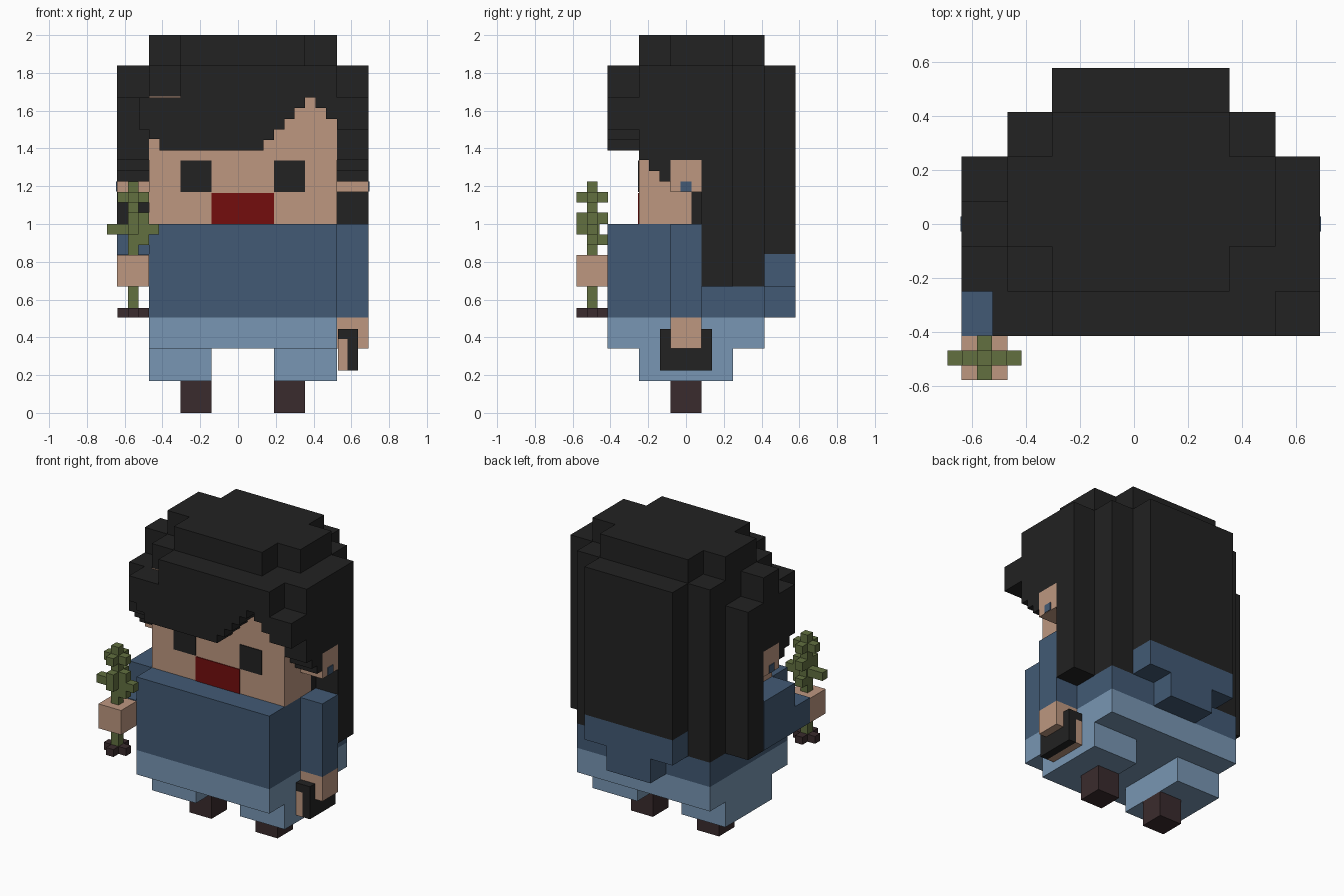
import bpy
import bmesh
from mathutils import Matrix, Vector

if "Cube" in bpy.data.objects:
    bpy.data.objects.remove(bpy.data.objects["Cube"], do_unlink=True)


def to_linear(c):
    c /= 255
    return c / 12.92 if c <= 0.04045 else ((c + 0.055) / 1.055) ** 2.4


def make_material(name, rgb):
    m = bpy.data.materials.new(name)
    colour = tuple(to_linear(c) for c in rgb) + (1.0,)
    m.diffuse_color = colour
    m.use_nodes = True
    bsdf = next(n for n in m.node_tree.nodes if n.type == 'BSDF_PRINCIPLED')
    bsdf.inputs["Base Color"].default_value = colour
    bsdf.inputs["Roughness"].default_value = 0.9
    return m


BLACK = make_material("soft_black", (34, 34, 34))
SKIN = make_material("skin", (189, 151, 128))
BLUE = make_material("shirt_blue", (66, 90, 117))
DENIM = make_material("light_denim", (120, 150, 179))
BROWN = make_material("dark_brown", (58, 43, 45))
RED = make_material("mouth_red", (115, 13, 13))
GREEN = make_material("leaf_green", (98, 112, 64))


def part(name, mat, *boxes):
    """One object from boxes given as (x0, x1, y0, y1, z0, z1)."""
    bm = bmesh.new()
    for x0, x1, y0, y1, z0, z1 in boxes:
        centre = Vector((x0 + x1, y0 + y1, z0 + z1)) / 2
        size = Matrix.Diagonal((x1 - x0, y1 - y0, z1 - z0, 1))
        bmesh.ops.create_cube(bm, size=1, matrix=Matrix.Translation(centre) @ size)
    mesh = bpy.data.meshes.new(name)
    bm.to_mesh(mesh)
    bm.free()
    mesh.materials.append(mat)
    obj = bpy.data.objects.new(name, mesh)
    bpy.context.collection.objects.link(obj)
    return obj


# Shared outline: body sides, and outer sides of arms, ears and hair
L, R = -0.47, 0.525
LO, RO = -0.64, 0.69

# Feet, legs and hips
for side, x0, x1, f0, f1 in (("right", L, -0.14, -0.305, -0.14),
                             ("left", 0.19, R, 0.19, 0.355)):
    part(side + "_foot", BROWN, (f0, f1, -0.083, 0.083, 0, 0.17))
    part(side + "_leg", DENIM, (x0, x1, -0.25, 0.25, 0.17, 0.34))
part("hips", DENIM, (L, R, -0.415, 0.415, 0.34, 0.505))

# Shirt: chest, low back and the stepped tail behind
part("shirt", BLUE,
     (L, R, -0.415, 0.08, 0.505, 1.0),
     (L, R, 0.08, 0.415, 0.505, 0.67),
     (-0.305, 0.355, 0.38, 0.58, 0.67, 0.84),
     (-0.14, 0.19, 0.38, 0.58, 0.505, 0.67))

# Hanging left arm with a handheld device
part("left_sleeve", BLUE, (R, RO, -0.083, 0.083, 0.505, 1.0))
part("left_hand", SKIN, (R, RO, -0.083, 0.083, 0.34, 0.505))
part("device_case", BLACK,
     (0.58, 0.635, -0.137, 0.137, 0.225, 0.445),
     (0.53, 0.58, -0.137, 0.137, 0.39, 0.445))
part("device_grip", SKIN, (0.53, 0.58, -0.137, 0.137, 0.225, 0.39))

# Raised right arm
part("right_sleeve", BLUE,
     (LO, L, -0.25, 0.08, 0.67, 1.0),
     (LO, L, -0.415, -0.25, 0.67, 0.84))
part("right_hand", SKIN, (LO, L, -0.58, -0.415, 0.67, 0.835))

# Held plant: stem, leaves and root cross
PX, PY, U = -0.555, -0.497, 0.0275


def cross(z0, z1, rx, ry):
    return [(PX - rx, PX + rx, PY - U, PY + U, z0, z1),
            (PX - U, PX + U, PY - ry, PY + ry, z0, z1)]


part("plant", GREEN,
     (PX - U, PX + U, PY - U, PY + U, 0.55, 1.225),
     *cross(1.115, 1.17, 0.083, 0.083),
     *cross(0.945, 1.0, 0.138, 0.04),
     (PX - U, PX + U, PY - 0.083, PY + 0.083, 1.0, 1.06),
     (PX + U, PX + 0.083, PY - U, PY + U, 1.0, 1.06),
     (PX - U, PX + U, PY - 0.083, PY, 0.945, 1.0),
     (PX - U, PX + U, PY, PY + 0.083, 0.89, 0.945),
     (PX + U, PX + 0.083, PY - U, PY + U, 0.89, 0.945))
part("plant_root", BROWN, *cross(0.505, 0.555, 0.083, 0.083))

# Head and face plates
part("head", SKIN, (L, R, -0.25, 0.03, 1.0, 1.675))
for side, x0 in (("right", -0.305), ("left", 0.19)):
    part(side + "_eye", BLACK, (x0, x0 + 0.165, -0.255, -0.249, 1.17, 1.335))
part("mouth", RED, (-0.14, 0.19, -0.255, -0.249, 1.0, 1.165))

# Ears, each with a small stud
for side, x0, x1, s in (("right", LO, L, LO), ("left", R, RO, RO)):
    part(side + "_ear", SKIN, (x0, x1, -0.083, 0.083, 1.17, 1.34))
    part(side + "_ear_stud", BLUE,
         (s - 0.005, s + 0.005, -0.028, 0.028, 1.172, 1.225))

# Hair: stepped crown
part("hair_crown", BLACK,
     (L, R, -0.083, 0.25, 1.8, 2.0),
     (-0.305, 0.355, -0.25, 0.415, 1.8, 2.0),
     (L, R, -0.25, 0.415, 1.675, 1.84))

# Hair: sides above the ears with stepped sideburns
sides = [(R, RO, -0.25, 0.25, 1.34, 1.84),
         (LO, L, -0.25, 0.25, 1.34, 1.67),
         (LO, L, -0.083, 0.083, 1.6, 1.84)]
for x0, x1 in ((LO, L), (R, RO)):
    sides += [(x0, x1, -0.195, -0.083, 1.28, 1.34),
              (x0, x1, -0.14, -0.083, 1.225, 1.28)]
part("hair_sides", BLACK, *sides)

# Hair: long back stepping inwards
part("hair_back", BLACK,
     (L, R, 0.03, 0.3, 1.0, 1.7),
     (L, R, 0.083, 0.415, 0.67, 1.84),
     (R, RO, 0.083, 0.25, 0.67, 1.84),
     (LO, L, 0.083, 0.25, 0.67, 1.67),
     (-0.305, 0.355, 0.38, 0.58, 0.84, 1.84))

# Hair: fringe with a jagged lower edge, as (left x, right x, bottom z)
steps = [(-0.525, -0.47, 1.5), (-0.47, -0.415, 1.45), (-0.415, -0.305, 1.39),
         (-0.305, 0.135, 1.39), (0.135, 0.19, 1.445), (0.19, 0.245, 1.5),
         (0.245, 0.3, 1.555), (0.3, 0.355, 1.615), (0.355, 0.41, 1.67),
         (0.41, 0.465, 1.615), (0.465, R, 1.555), (R, RO, 1.5)]
part("hair_fringe", BLACK,
     *[(a, b, -0.415, -0.25, z, 1.84 if -0.31 < a < 0.5 else 1.67)
       for a, b, z in steps])
